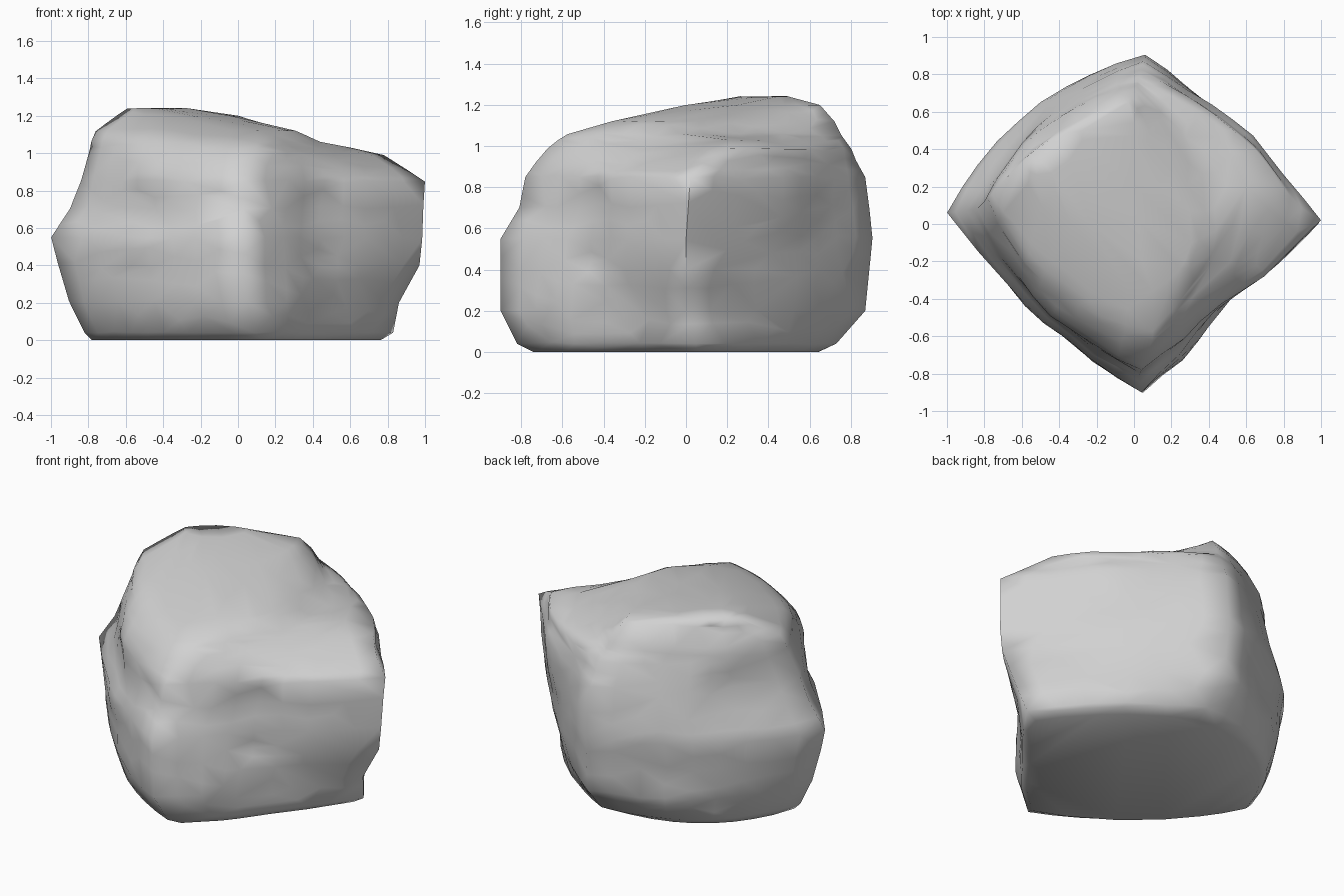
import bpy, bmesh, math
from mathutils import Vector, noise

cube = bpy.data.objects.get("Cube")
if cube:
    bpy.data.objects.remove(cube, do_unlink=True)

# Contours of the boulder: height, then left, front, right and back corner
CONTOURS = [
    (0.0, (-.78, .05), (.13, -.74), (.76, .05), (.07, .64)),
    (.04, (-.82, .05), (.09, -.82), (.83, .05), (.07, .73)),
    (.2, (-.9, .05), (.05, -.9), (.86, 0), (.07, .87)),
    (.4, (-.96, .05), (.04, -.9), (.97, 0), (.06, .89)),
    (.55, (-1, .06), (.04, -.9), (.985, 0), (.06, .905)),
    (.7, (-.9, .07), (.03, -.81), (.99, .01), (.06, .89)),
    (.85, (-.84, .08), (.04, -.78), (1, .02), (.05, .87)),
    (.92, (-.82, .1), (.06, -.73), (.89, .09), (.04, .83)),
    (.99, (-.8, .12), (.08, -.67), (.78, .21), (.03, .8)),
    (1.03, (-.79, .14), (.1, -.62), (.6, .2), (.02, .77)),
    (1.06, (-.785, .14), (.1, -.57), (.44, -.03), (.02, .75)),
    (1.12, (-.76, .16), (.1, -.36), (.31, -.1), (0, .72)),
    (1.2, (-.65, .28), (-.24, 0), (-.04, .25), (-.03, .65)),
    (1.24, (-.59, .33), (-.45, .28), (-.3, .4), (-.3, .5)),
]
# Outward swell of the four side faces, at three stages of the height
BASE_SWELL = (.12, .03, .07, .2)
WALL_SWELL = (.075, 0, .06, .145)
CROWN_SWELL = (.16, .05, .09, .12)
SIDE_STEPS = 9
LEVEL_STEPS = 3


def bump(value, centre, width):
    return math.exp(-((value - centre) / width) ** 2)


def ramp(value, start, end):
    return min(max((value - start) / (end - start), 0), 1)


def blend(a, b, t):
    return a + (b - a) * t


def side_offset(side, t, z):
    """Distance a side face swells or sinks from its straight edge."""
    swell = blend(BASE_SWELL[side], WALL_SWELL[side], ramp(z, .05, .4))
    swell = blend(swell, CROWN_SWELL[side], ramp(z, .6, 1.03))
    # the swell closes up as the crown narrows
    offset = swell * math.sin(math.pi * t) ** .8 * (1 - .75 * ramp(z, 1.1, 1.24))
    if side == 1:
        # worn hollow with a shelf below it
        hollow = bump(t, .42, .13) * ramp(z, .34, .44) * (1 - ramp(z, .82, .98))
        offset -= .05 * hollow
        offset += .04 * bump(t, .25, .11) * bump(z, .22, .2)
        offset -= .03 * bump(t, .52, .08) * bump(z, .25, .2)
    return offset


def roughen(p, t):
    """Uneven broken stone, fading out at the corners and the flat base."""
    fade = ramp(p.z, 0, .15) * math.sin(math.pi * t) ** .5
    fade *= 1 - .7 * ramp(p.z, .95, 1.15)
    coarse = noise.noise_vector(p * 2.6) * .02
    fine = noise.noise_vector(p * 6) * .02
    return p + (coarse + fine) * fade


def ring_points(z, corners):
    points = []
    for side in range(4):
        a, b = corners[side], corners[(side + 1) % 4]
        edge = b - a
        normal = Vector((edge.y, -edge.x)).normalized()
        for step in range(SIDE_STEPS):
            t = step / SIDE_STEPS
            p = a + edge * t + normal * side_offset(side, t, z)
            points.append(roughen(Vector((p.x, p.y, z)), t))
    return points


# Loft the contours
rings = []
for low, high in zip(CONTOURS, CONTOURS[1:]):
    for step in range(LEVEL_STEPS):
        t = step / LEVEL_STEPS
        corners = [Vector(a).lerp(Vector(b), t) for a, b in zip(low[1:], high[1:])]
        rings.append(ring_points(blend(low[0], high[0], t), corners))
rings.append(ring_points(CONTOURS[-1][0], [Vector(c) for c in CONTOURS[-1][1:]]))

bm = bmesh.new()
loops = [[bm.verts.new(p) for p in ring] for ring in rings]
count = len(loops[0])
for lower, upper in zip(loops, loops[1:]):
    for i in range(count):
        j = (i + 1) % count
        bm.faces.new((lower[i], lower[j], upper[j], upper[i]))
bm.faces.new(list(reversed(loops[0])))
bm.faces.new(loops[-1])

# Soften the faces between the corners, keeping base and peak in place
soft = [v for ring in loops[1:-1] for i, v in enumerate(ring) if i % SIDE_STEPS]
bmesh.ops.smooth_vert(bm, verts=soft, factor=.3,
                      use_axis_x=True, use_axis_y=True, use_axis_z=True)
bmesh.ops.triangulate(bm, faces=bm.faces[:])
bmesh.ops.recalc_face_normals(bm, faces=bm.faces[:])

mesh = bpy.data.meshes.new("boulder")
bm.to_mesh(mesh)
bm.free()
boulder = bpy.data.objects.new("boulder", mesh)
bpy.context.collection.objects.link(boulder)

# Stone colour
stone = bpy.data.materials.new("pale_grey_stone")
stone.use_nodes = True
colour = (.64, .64, .64, 1)
stone.diffuse_color = colour
stone.node_tree.nodes["Principled BSDF"].inputs["Base Color"].default_value = colour
mesh.materials.append(stone)

# Chipped, irregular facets
chips = boulder.modifiers.new("chips", "DECIMATE")
chips.ratio = .4
bpy.ops.object.select_all(action="DESELECT")
boulder.select_set(True)
bpy.context.view_layer.objects.active = boulder
bpy.ops.object.modifier_apply(modifier=chips.name)
bpy.ops.object.shade_smooth_by_angle(angle=math.radians(80))
